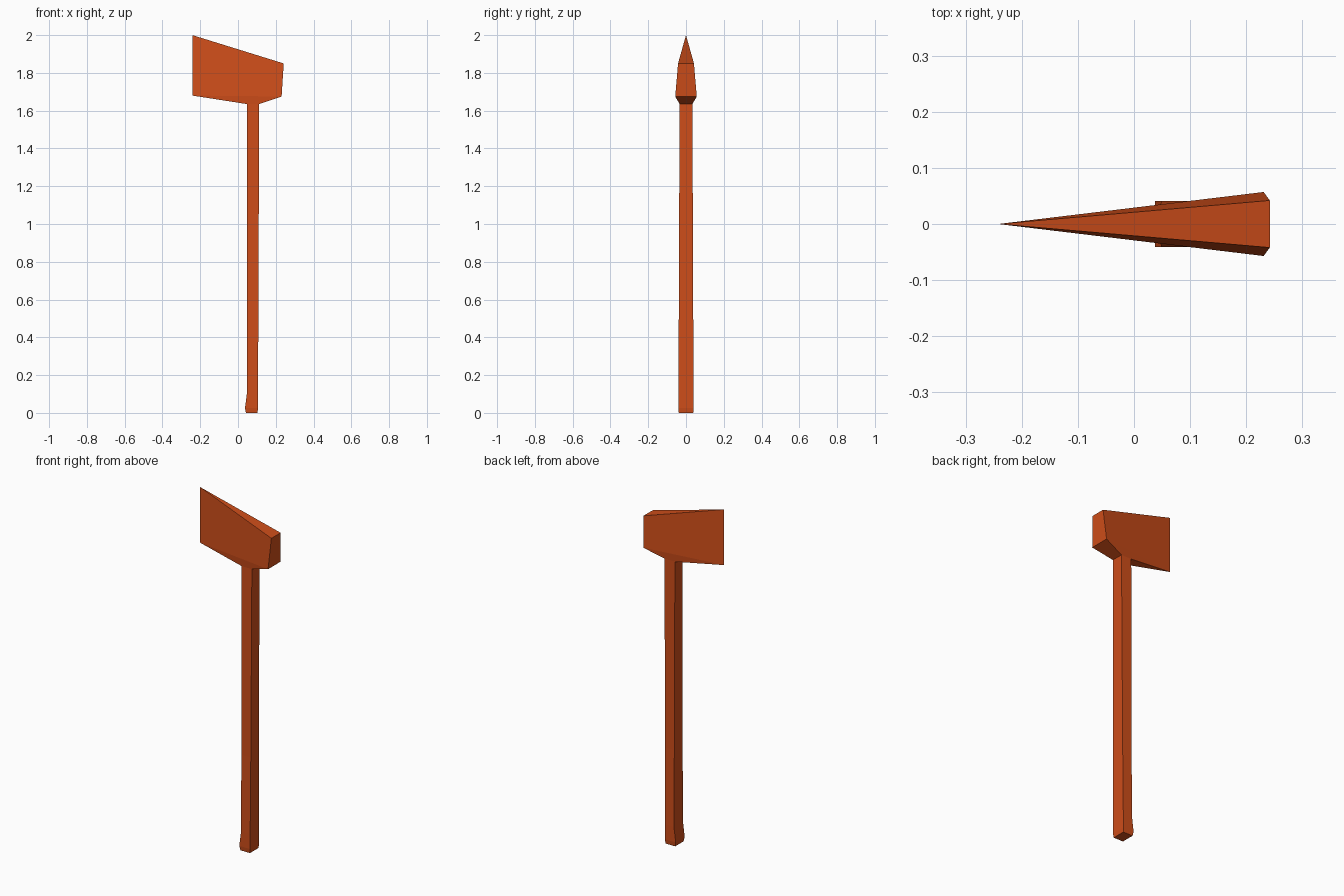
import bpy, bmesh

if "Cube" in bpy.data.objects:
    bpy.data.objects.remove(bpy.data.objects["Cube"])

mat = bpy.data.materials.new("orange_red")
mat.diffuse_color = (0.62, 0.075, 0.01, 1)
mat.use_nodes = True
mat.node_tree.nodes["Principled BSDF"].inputs["Base Color"].default_value = mat.diffuse_color


def finish(bm, name):
    bmesh.ops.recalc_face_normals(bm, faces=bm.faces)
    mesh = bpy.data.meshes.new(name)
    bm.to_mesh(mesh)
    bm.free()
    mesh.materials.append(mat)
    obj = bpy.data.objects.new(name, mesh)
    bpy.context.collection.objects.link(obj)
    return obj


# Handle: rectangular rings (z, left x, right x, half depth) lofted upwards
rings = [(0.0, 0.042, 0.103, 0.038), (0.025, 0.037, 0.106, 0.041),
         (0.11, 0.048, 0.106, 0.041), (0.55, 0.048, 0.108, 0.038),
         (1.635, 0.047, 0.112, 0.034)]
bm = bmesh.new()
loops = [[bm.verts.new(p) for p in ((l, -d, z), (r, -d, z), (r, d, z), (l, d, z))]
         for z, l, r, d in rings]
for a, b in zip(loops, loops[1:]):
    for i in range(4):
        j = (i + 1) % 4
        bm.faces.new((a[i], a[j], b[j], b[i]))
bm.faces.new(loops[0])
bm.faces.new(loops[-1])
finish(bm, "handle")

# Head: sharp vertical cutting edge widening to a thick poll, tapering to the handle
bm = bmesh.new()
edge_top = bm.verts.new((-0.242, 0, 2.0))
edge_low = bm.verts.new((-0.242, 0, 1.68))
sides = []
for s in (-1, 1):
    side = [bm.verts.new((x, s * d, z)) for x, d, z in
            ((0.242, 0.042, 1.85), (0.231, 0.057, 1.675),
             (0.112, 0.034, 1.635), (0.047, 0.034, 1.635))]
    poll_top, poll_low, neck_r, neck_l = side
    bm.faces.new((edge_top, edge_low, poll_low, poll_top))
    bm.faces.new((edge_low, neck_l, neck_r, poll_low))
    sides.append(side)
front, back = sides
bm.faces.new((edge_top, front[0], back[0]))
bm.faces.new((edge_low, front[3], back[3]))
for i in range(3):
    bm.faces.new((front[i], front[i + 1], back[i + 1], back[i]))
finish(bm, "axe_head")
